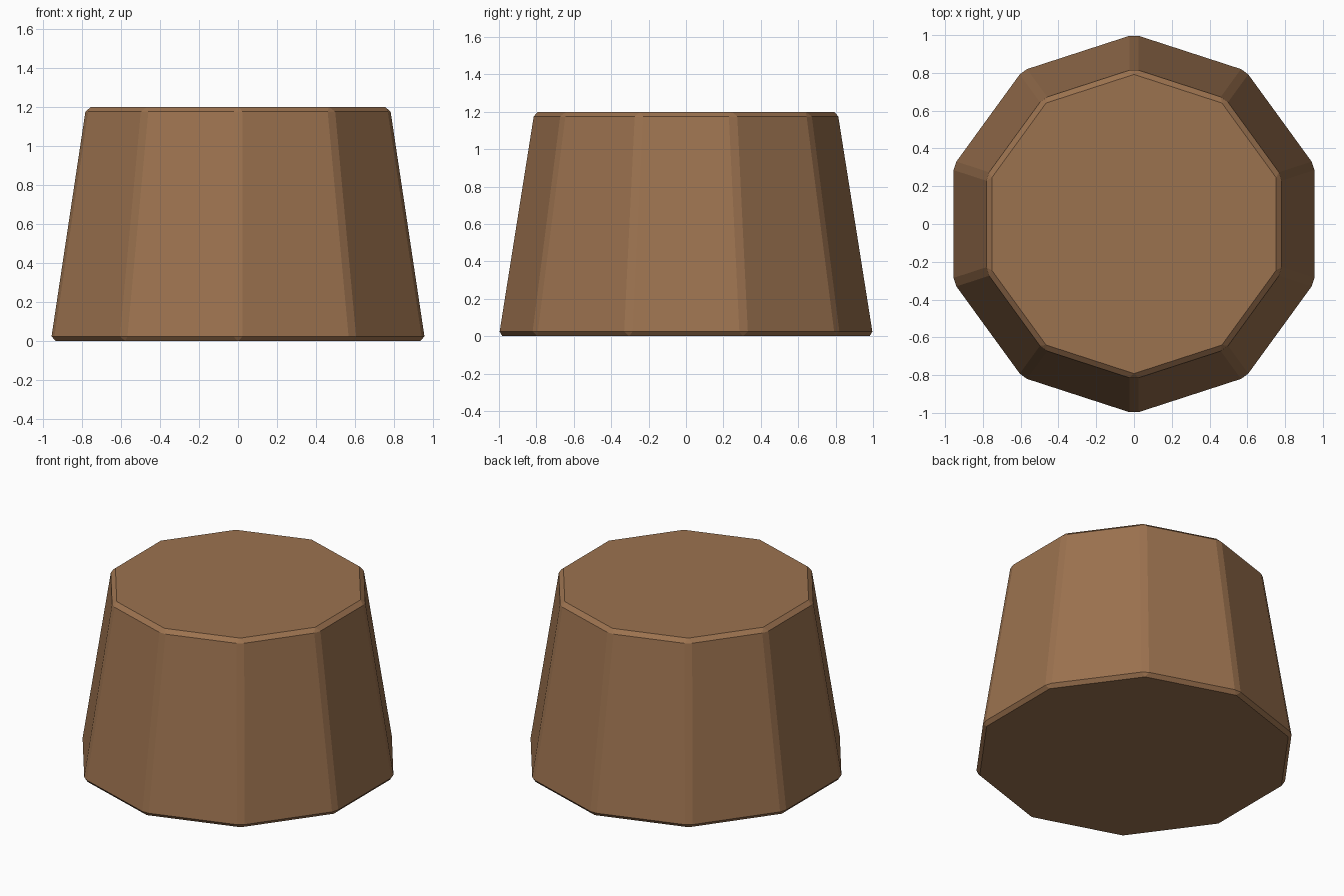
import bpy, bmesh, math

if "Cube" in bpy.data.objects:
    bpy.data.objects.remove(bpy.data.objects["Cube"])

SIDES = 10
R_BOTTOM, R_TOP, HEIGHT, CHAMFER = 1.008, 0.818, 1.2, 0.025

# Single brown material
brown = bpy.data.materials.new("warm_brown")
brown.diffuse_color = (0.33, 0.168, 0.078, 1)
brown.use_nodes = True
brown.node_tree.nodes["Principled BSDF"].inputs["Base Color"].default_value = brown.diffuse_color


def ring(bm, radius, z):
    return [bm.verts.new((radius * math.sin(i * math.tau / SIDES),
                          radius * math.cos(i * math.tau / SIDES), z))
            for i in range(SIDES)]


# Tapered ten-sided block
bm = bmesh.new()
low, high = ring(bm, R_BOTTOM, 0), ring(bm, R_TOP, HEIGHT)
bm.faces.new(low)
bm.faces.new(high)
for i in range(SIDES):
    j = (i + 1) % SIDES
    bm.faces.new((low[i], low[j], high[j], high[i]))
bmesh.ops.recalc_face_normals(bm, faces=bm.faces[:])

# Narrow chamfer on every edge
bmesh.ops.bevel(bm, geom=bm.edges[:], offset=CHAMFER, offset_type='OFFSET',
                segments=1, profile=0.5, affect='EDGES')
bmesh.ops.recalc_face_normals(bm, faces=bm.faces[:])

mesh = bpy.data.meshes.new("tapered_block")
bm.to_mesh(mesh)
bm.free()
mesh.materials.append(brown)
block = bpy.data.objects.new("tapered_block", mesh)
bpy.context.collection.objects.link(block)
